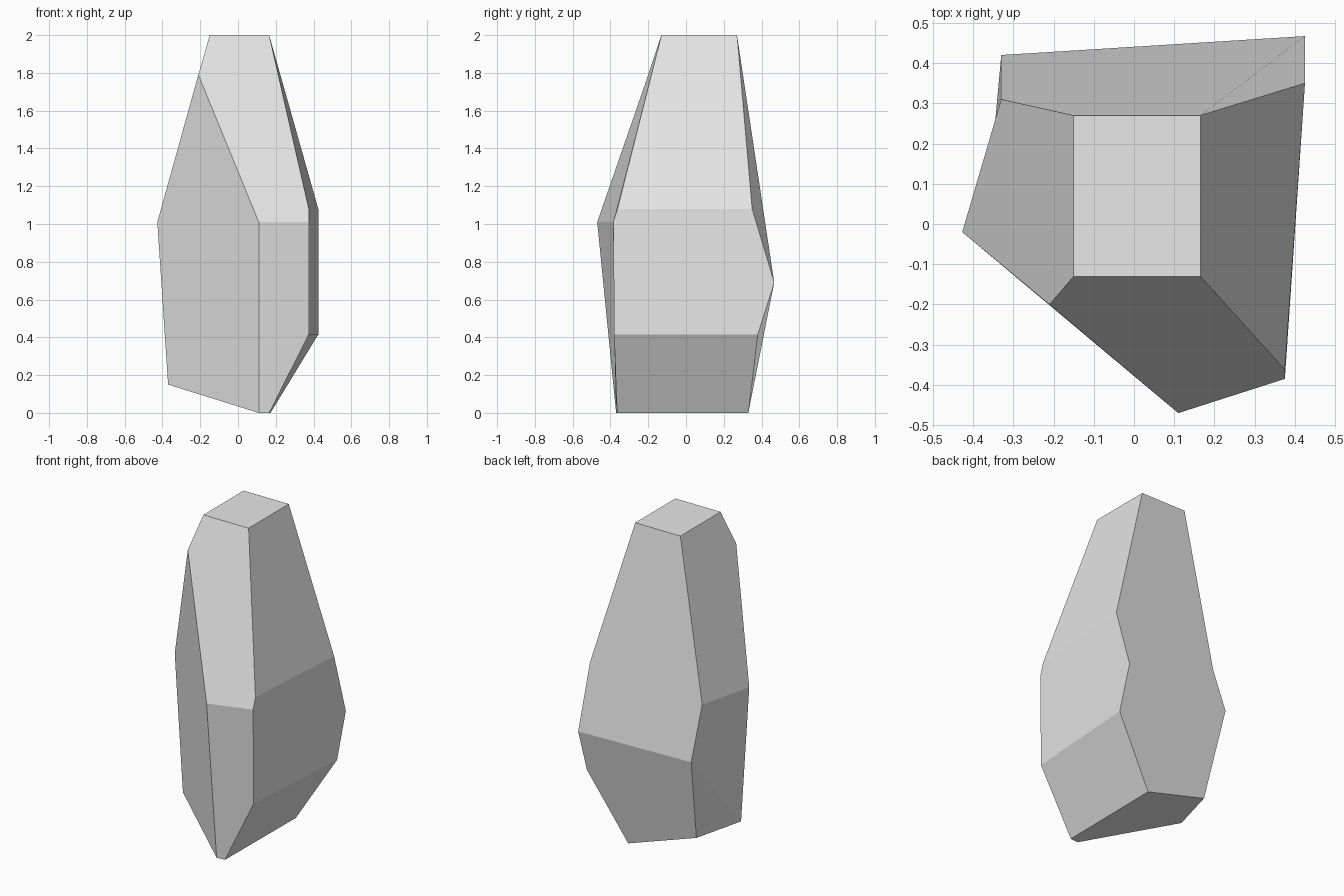
import bpy, bmesh

if "Cube" in bpy.data.objects:
    bpy.data.objects.remove(bpy.data.objects["Cube"])

# Corner points of the chiselled stone, one letter each
corners = {
    # flat top
    'a': (-0.15, -0.13, 2), 'b': (0.165, -0.13, 2), 'c': (0.165, 0.27, 2), 'd': (-0.15, 0.27, 2),
    # shoulder and widest ring
    'e': (-0.21, -0.20, 1.79), 'f': (0.11, -0.47, 1.01), 'g': (0.375, -0.385, 1.01),
    'h': (0.375, -0.362, 1.08), 'i': (0.425, 0.35, 1.08), 'j': (0.425, 0.467, 0.69),
    'k': (-0.33, 0.42, 0.68), 'l': (-0.33, 0.31, 1.0), 'm': (-0.427, -0.02, 1.01),
    # lower ring
    'n': (0.375, -0.38, 0.415), 'o': (0.425, 0.38, 0.415),
    # tilted base
    'p': (0.11, -0.37, 0), 'q': (0.165, -0.365, 0), 'r': (0.172, 0.33, 0),
    's': (-0.277, 0.292, 0.14), 't': (-0.37, -0.02, 0.15),
}

# Facets, each spelled as a loop of corners
facets = (
    'abcd',               # top
    'aefghb', 'fpqng',    # front upper, front lower
    'bhic', 'hgnoji', 'nqro',   # right upper, middle, lower
    'dcijkl', 'kjors',    # back upper, back lower
    'adlme', 'lkt', 'lmt', 'kts',   # left upper, left lower
    'emtpf',              # front left
    'ptsrq',              # base
)

bm = bmesh.new()
verts = {name: bm.verts.new(co) for name, co in corners.items()}
for loop in facets:
    bm.faces.new([verts[ch] for ch in loop])
bmesh.ops.recalc_face_normals(bm, faces=bm.faces[:])
mesh = bpy.data.meshes.new("standing_stone")
bm.to_mesh(mesh)
bm.free()

# One plain stone colour
mat = bpy.data.materials.new("light_grey_stone")
mat.diffuse_color = (0.8, 0.8, 0.8, 1)
mat.use_nodes = True
mat.node_tree.nodes["Principled BSDF"].inputs["Base Color"].default_value = mat.diffuse_color
mesh.materials.append(mat)
stone = bpy.data.objects.new("standing_stone", mesh)
bpy.context.collection.objects.link(stone)
